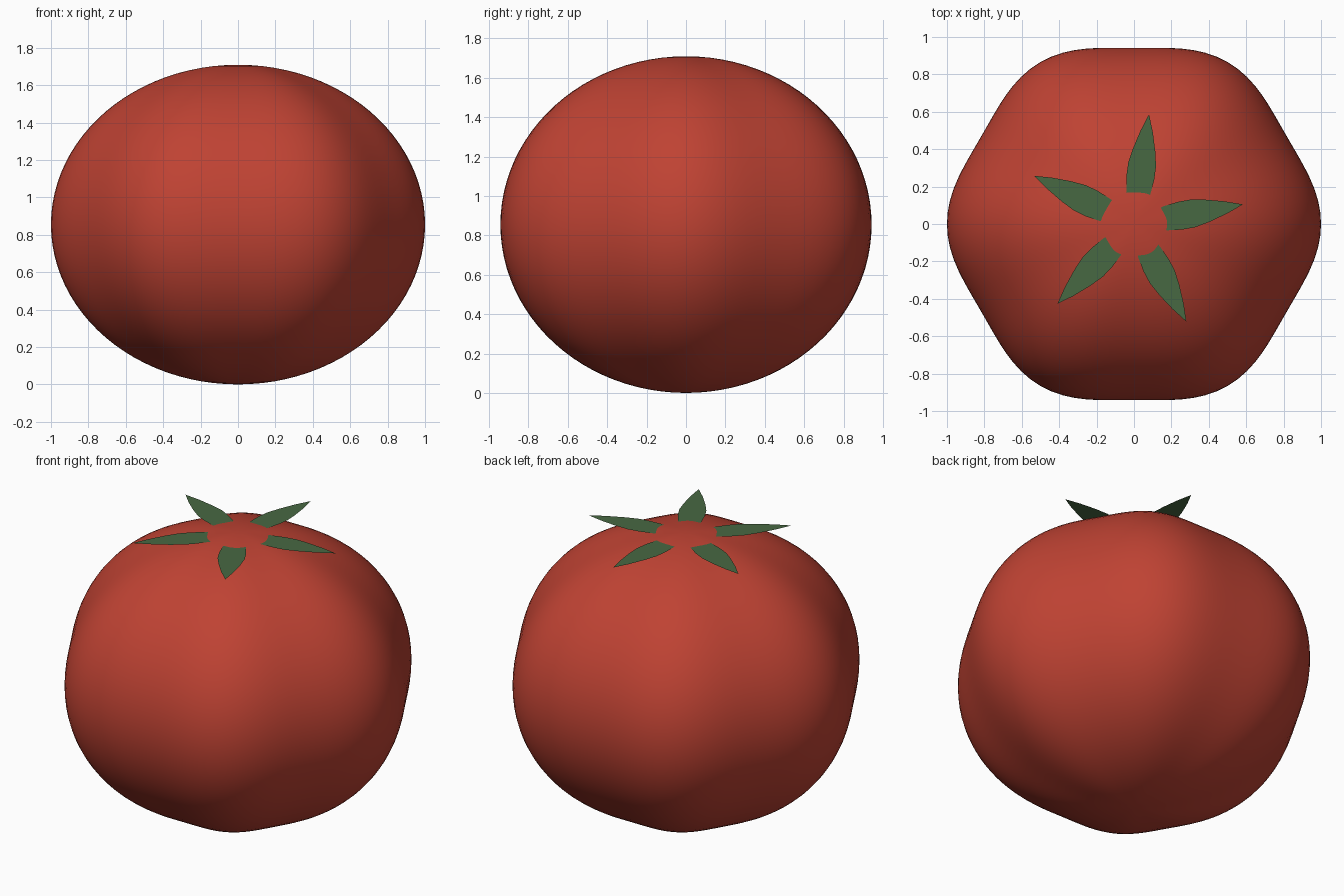
import bpy, bmesh, math

if "Cube" in bpy.data.objects:
    bpy.data.objects.remove(bpy.data.objects["Cube"])

R, SQUASH, LOBE = 0.971, 0.88, 0.03      # mean radius, height ratio, six-lobe depth
HALF_H = R * SQUASH


def material(name, rgb):
    m = bpy.data.materials.new(name)
    m.diffuse_color = (*rgb, 1)
    m.use_nodes = True
    m.node_tree.nodes["Principled BSDF"].inputs["Base Color"].default_value = m.diffuse_color
    return m


def add_object(name, bm, mat):
    me = bpy.data.meshes.new(name)
    bm.to_mesh(me)
    bm.free()
    me.materials.append(mat)
    ob = bpy.data.objects.new(name, me)
    bpy.context.collection.objects.link(ob)
    return ob


red = material("tomato red", (0.52, 0.055, 0.033))
green = material("leaf green", (0.064, 0.14, 0.055))

# Fruit: squashed sphere swelling into six soft lobes
bm = bmesh.new()
bmesh.ops.create_uvsphere(bm, u_segments=96, v_segments=48, radius=R)
for v in bm.verts:
    k = 1 + LOBE * math.cos(6 * math.atan2(v.co.y, v.co.x))
    v.co.x *= k
    v.co.y *= k
    v.co.z = v.co.z * SQUASH + HALF_H
for f in bm.faces:
    f.smooth = True
add_object("fruit", bm, red)

# Leaves: five flat blades, (distance along blade, half width)
half = [(0.03, 0.012), (0.09, 0.043), (0.17, 0.065), (0.25, 0.075), (0.32, 0.075),
        (0.40, 0.060), (0.50, 0.033)]
outline = [(d, -w) for d, w in half] + [(0.592, 0)] + [(d, w) for d, w in reversed(half)]
bm = bmesh.new()
for i in range(5):
    a = math.radians(10.2 + 72 * i)
    c, s = math.cos(a), math.sin(a)
    bm.faces.new([bm.verts.new((d * c - w * s, d * s + w * c, 1.695)) for d, w in outline])
add_object("leaves", bm, green)
